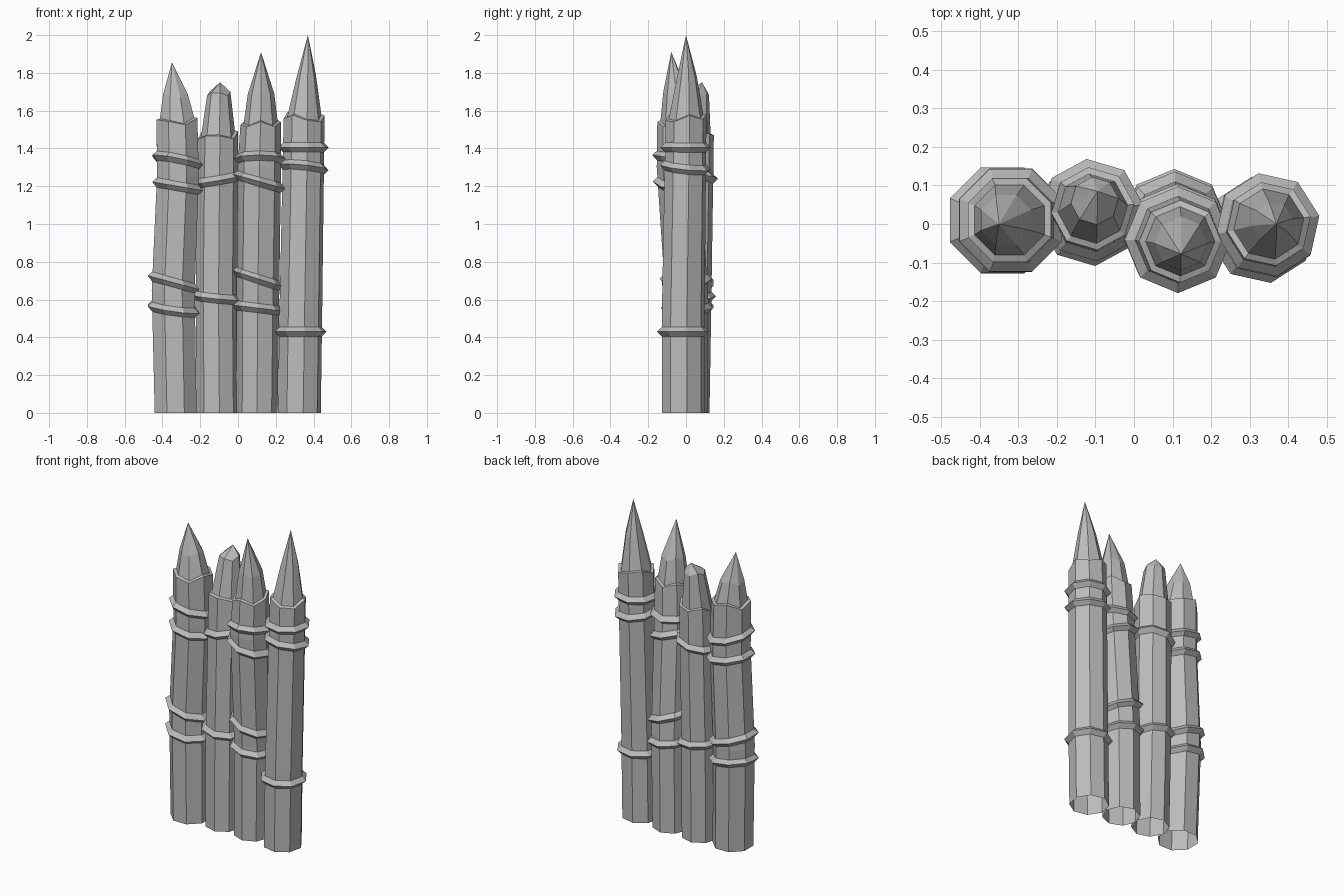
import bpy, bmesh, math
from mathutils import Vector

cube = bpy.data.objects.get("Cube")
if cube:
    bpy.data.objects.remove(cube, do_unlink=True)

SIDES = 8
wood = bpy.data.materials.new("weathered grey")
wood.use_nodes = True
GREY = (0.5, 0.5, 0.5, 1)
wood.diffuse_color = GREY
wood.node_tree.nodes["Principled BSDF"].inputs["Base Color"].default_value = GREY


def finish(name, bm):
    bmesh.ops.recalc_face_normals(bm, faces=bm.faces)
    mesh = bpy.data.meshes.new(name)
    bm.to_mesh(mesh)
    bm.free()
    mesh.materials.append(wood)
    obj = bpy.data.objects.new(name, mesh)
    bpy.context.collection.objects.link(obj)
    return obj


def ring(bm, centre, radius, turn, tilt=(0, 0), jag=0):
    """Octagon whose height follows a tilt, plus an uneven rim when jag is set."""
    verts = []
    for k in range(SIDES):
        a = turn + math.tau * k / SIDES
        x, y = radius * math.cos(a), radius * math.sin(a)
        z = x * tilt[0] + y * tilt[1] + jag * math.sin(2.4 * k + turn * 9)
        verts.append(bm.verts.new(Vector(centre) + Vector((x, y, z))))
    return verts


def bridge(bm, low, high):
    for k in range(SIDES):
        n = (k + 1) % SIDES
        bm.faces.new((low[k], low[n], high[n], high[k]))


def along(path, z):
    """Centre and radius of a bent shaft at height z."""
    for (x0, y0, z0, r0), (x1, y1, z1, r1) in zip(path, path[1:]):
        if z <= z1:
            t = (z - z0) / (z1 - z0)
            return (x0 + (x1 - x0) * t, y0 + (y1 - y0) * t, z), r0 + (r1 - r0) * t
    return path[-1][:3], path[-1][3]


def stake(name, turn, path, rim_tilt, shoulder, tip):
    bm = bmesh.new()
    rows = [ring(bm, p[:3], p[3], turn) for p in path[:-1]]
    x, y, z, r = path[-1]
    # uneven rim, small ledge, then the sharpened point
    rows.append(ring(bm, (x, y, z), r, turn, rim_tilt, 0.018))
    rows.append(ring(bm, (x, y, z + 0.005), r * 0.84, turn, rim_tilt, 0.018))
    rows.append(ring(bm, shoulder[:3], shoulder[3], turn, (0, 0), 0.012))
    for low, high in zip(rows, rows[1:]):
        bridge(bm, low, high)
    apex = bm.verts.new(tip)
    for k in range(SIDES):
        bm.faces.new((rows[-1][k], rows[-1][(k + 1) % SIDES], apex))
    finish(name, bm)


def binding(name, turn, path, z, tilt):
    """Ridged band around a shaft with a triangular section."""
    bm = bmesh.new()
    (x, y, z), r = along(path, z)
    rows = [ring(bm, (x, y, z + dz), r + dr, turn, tilt)
            for dr, dz in ((-0.005, -0.03), (0.025, 0), (-0.005, 0.03))]
    for k in range(3):
        bridge(bm, rows[k], rows[(k + 1) % 3])
    finish(name, bm)


# name, turn in degrees, shaft (x, y, z, radius), rim tilt, shoulder, tip, bands (z, tilt)
STAKES = [
    ("left_outer", 22.5,
     [(-0.33, 0.0, 0, 0.12), (-0.343, 0.01, 0.65, 0.123),
      (-0.318, 0.01, 1.25, 0.12), (-0.323, 0.01, 1.545, 0.117)],
     (0, 0.05), (-0.332, 0.01, 1.68, 0.07), (-0.35, 0.0, 1.855),
     [(0.55, (-0.14, 0.1)), (0.69, (-0.27, 0)), (1.2, (-0.17, 0)), (1.335, (-0.2, -0.1))]),
    ("left_inner", 6,
     [(-0.11, 0.015, 0, 0.11), (-0.115, 0.025, 0.6, 0.11), (-0.107, 0.04, 1.47, 0.108)],
     (0.05, 0.1), (-0.102, 0.06, 1.69, 0.062), (-0.095, 0.085, 1.75),
     [(0.61, (-0.1, 0.05)), (1.235, (0.17, 0.05))]),
    ("right_inner", 0,
     [(0.1, 0.005, 0, 0.11), (0.105, 0.005, 0.6, 0.113),
      (0.113, -0.04, 1.3, 0.115), (0.12, -0.045, 1.535, 0.107)],
     (0.05, 0.1), (0.122, -0.05, 1.69, 0.07), (0.122, -0.078, 1.91),
     [(0.555, (-0.12, 0)), (0.71, (-0.32, 0)), (1.225, (-0.28, 0)), (1.345, (0, -0.15))]),
    ("right_outer", 10,
     [(0.325, -0.015, 0, 0.115), (0.332, -0.015, 0.5, 0.115), (0.35, 0.0, 1.565, 0.11)],
     (-0.1, 0.1), (0.36, 0.005, 1.78, 0.053), (0.37, 0.0, 2.0),
     [(0.43, (0, 0)), (1.3, (-0.1, -0.1)), (1.405, (0, 0))]),
]

for name, degrees, path, rim_tilt, shoulder, tip, bands in STAKES:
    turn = math.radians(degrees)
    stake(name + "_stake", turn, path, rim_tilt, shoulder, tip)
    for i, (z, tilt) in enumerate(bands, 1):
        binding(f"{name}_rope_{i}", turn, path, z, tilt)
